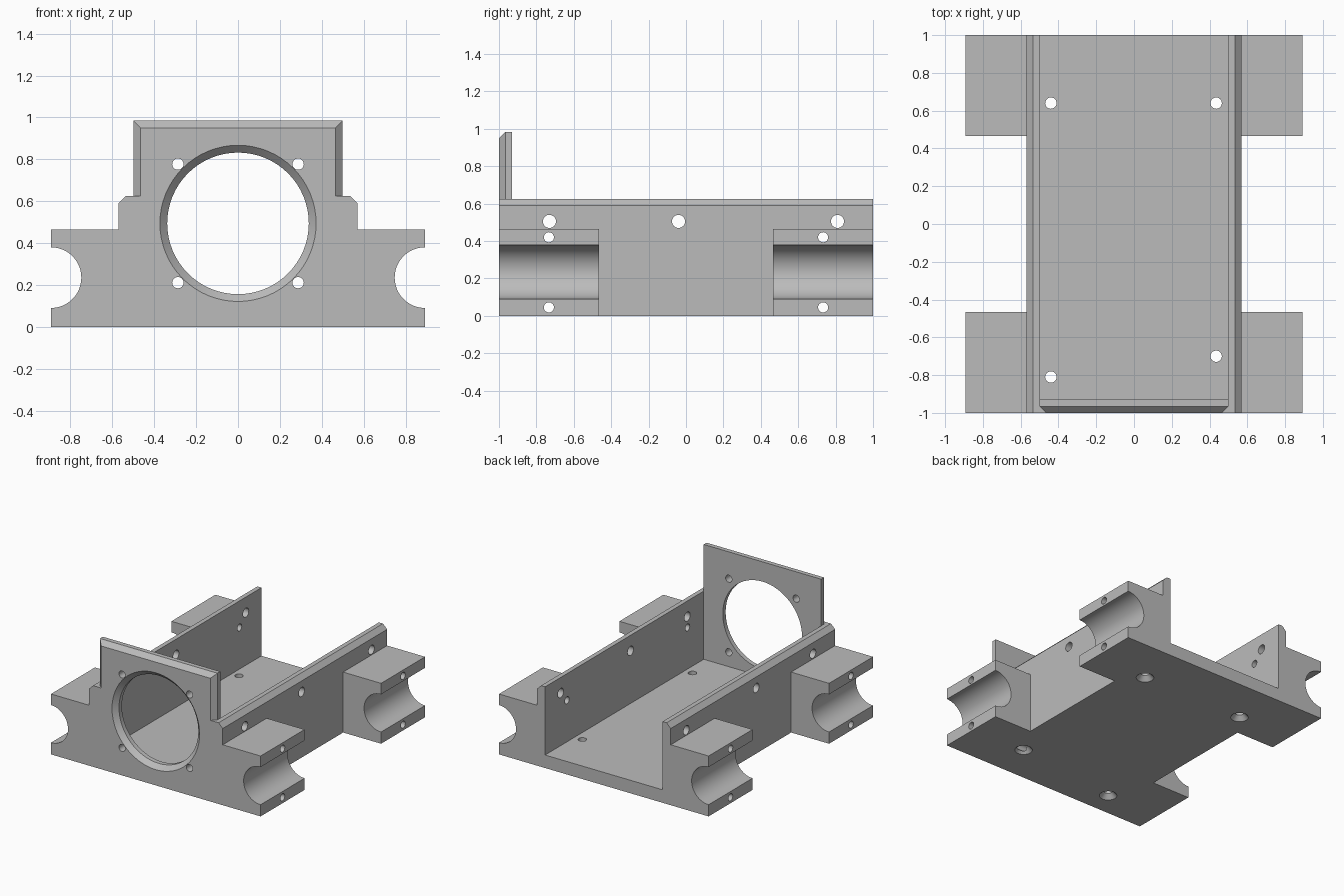
import bpy, bmesh, math
from mathutils import Vector, Matrix

cube = bpy.data.objects.get("Cube")
if cube:
    bpy.data.objects.remove(cube, do_unlink=True)

HALF_X, WALL_OUT, WALL_IN = 0.893, 0.57, 0.50
WALL_TOP, ARM_TOP, FLOOR_TOP = 0.625, 0.465, 0.10
BEVEL = 0.035

grey = bpy.data.materials.new("machined grey")
grey.use_nodes = True
colour = (0.5, 0.5, 0.5, 1)
grey.diffuse_color = colour
grey.node_tree.nodes["Principled BSDF"].inputs["Base Color"].default_value = colour


def add_object(name, bm):
    bmesh.ops.recalc_face_normals(bm, faces=bm.faces)
    mesh = bpy.data.meshes.new(name)
    bm.to_mesh(mesh)
    bm.free()
    mesh.materials.append(grey)
    obj = bpy.data.objects.new(name, mesh)
    bpy.context.collection.objects.link(obj)
    return obj


def box(name, low, high, turn=None):
    """Box between two corners, optionally turned about its centre."""
    low, high = Vector(low), Vector(high)
    bm = bmesh.new()
    bmesh.ops.create_cube(bm, size=1)
    place = Matrix.Translation((low + high) / 2) @ (turn or Matrix())
    bm.transform(place @ Matrix.Diagonal((high - low).to_4d()))
    return add_object(name, bm)


def extrude_profile(name, outline, y0, y1):
    bm = bmesh.new()
    face = bm.faces.new([bm.verts.new((x, y0, z)) for x, z in outline])
    grown = bmesh.ops.extrude_face_region(bm, geom=[face])
    verts = [g for g in grown["geom"] if isinstance(g, bmesh.types.BMVert)]
    bmesh.ops.translate(bm, verts=verts, vec=(0, y1 - y0, 0))
    return add_object(name, bm)


def drill(start, direction, steps, sides=32):
    """Turned cutter along a direction; steps are (distance, radius)."""
    bm = bmesh.new()
    rings = []
    for dist, radius in steps:
        ring = bmesh.ops.create_circle(bm, segments=sides, radius=radius)["verts"]
        bmesh.ops.translate(bm, verts=ring, vec=(0, 0, dist))
        rings.append(ring)
    for a, b in zip(rings, rings[1:]):
        for i in range(sides):
            j = (i + 1) % sides
            bm.faces.new((a[i], a[j], b[j], b[i]))
    bm.faces.new(rings[0])
    bm.faces.new(rings[-1])
    turn = Vector(direction).to_track_quat('Z', 'Y').to_matrix().to_4x4()
    bm.transform(Matrix.Translation(start) @ turn)
    return add_object("drill_cutter", bm)


def carve(obj, cutters):
    """Subtract all cutters, keep the result and drop the cutters."""
    for cutter in cutters:
        cutter.hide_render = True
        mod = obj.modifiers.new("cut", 'BOOLEAN')
        mod.operation, mod.solver, mod.object = 'DIFFERENCE', 'EXACT', cutter
    graph = bpy.context.evaluated_depsgraph_get()
    mesh = bpy.data.meshes.new_from_object(obj.evaluated_get(graph))
    obj.modifiers.clear()
    obj.data = mesh
    for cutter in cutters:
        bpy.data.objects.remove(cutter, do_unlink=True)
    bpy.ops.object.select_all(action='DESELECT')
    obj.select_set(True)
    bpy.context.view_layer.objects.active = obj
    bpy.ops.object.shade_smooth_by_angle(angle=math.radians(30))


# Channel body: floor, bevelled walls and grooved arms in one section
groove_r, groove_z = 0.145, 0.235
arc = [math.radians(-90 + 180 * i / 24) for i in range(25)]
half = [(HALF_X, 0)]
half += [(HALF_X - groove_r * math.cos(a), groove_z + groove_r * math.sin(a)) for a in arc]
half += [(HALF_X, ARM_TOP), (WALL_OUT, ARM_TOP), (WALL_OUT, WALL_TOP - BEVEL),
         (WALL_OUT - BEVEL, WALL_TOP), (WALL_IN, WALL_TOP), (WALL_IN, FLOOR_TOP)]
section = half + [(-x, z) for x, z in reversed(half)]
body = extrude_profile("channel_body", section, -1, 1)

# Gaps between the front and rear arms
cuts = [box("gap_cutter", (min(s * WALL_OUT, s * 1.2), -0.465, -0.2),
            (max(s * WALL_OUT, s * 1.2), 0.465, 0.55)) for s in (-1, 1)]
# Cross holes through the walls, arms and floor
cross_holes = [(y, 0.505, 0.035) for y in (-0.73, -0.04, 0.81)]
cross_holes += [(y, z, 0.027) for y in (-0.733, 0.733) for z in (0.045, 0.42)]
cuts += [drill((-1.2, y, z), (1, 0, 0), [(0, r), (2.4, r)]) for y, z, r in cross_holes]
# Floor screw holes, countersunk underneath
for x, y in ((-0.44, 0.64), (0.435, 0.64), (0.435, -0.70), (-0.44, -0.81)):
    cuts.append(drill((x, y, 0), (0, 0, 1), [(-0.01, 0.072), (0.035, 0.03), (0.2, 0.03)]))
carve(body, cuts)

# Front plate with large bevelled opening and four screw holes
plate_top = 0.984
plate = box("front_plate", (-WALL_IN, -1, FLOOR_TOP), (WALL_IN, -0.93, plate_top))
side = BEVEL / math.sqrt(2)
centre_z = 0.494
cuts = [drill((0, -1, centre_z), (0, 1, 0),
              [(-0.01, 0.383), (BEVEL, 0.338), (0.2, 0.338)], 64)]
for sx in (-1, 1):
    for sz in (-1, 1):
        cuts.append(drill((sx * 0.287, -1.1, centre_z + sz * 0.283), (0, 1, 0),
                          [(0, 0.027), (0.3, 0.027)]))
    # Bevel on each upright edge above the walls
    cuts.append(box("bevel_cutter", (sx * WALL_IN - side, -1 - side, WALL_TOP),
                    (sx * WALL_IN + side, -1 + side, 1.2),
                    Matrix.Rotation(math.radians(45), 4, 'Z')))
# Bevel along the top edge
cuts.append(box("bevel_cutter", (-0.7, -1 - side, plate_top - side),
                (0.7, -1 + side, plate_top + side),
                Matrix.Rotation(math.radians(45), 4, 'X')))
carve(plate, cuts)
